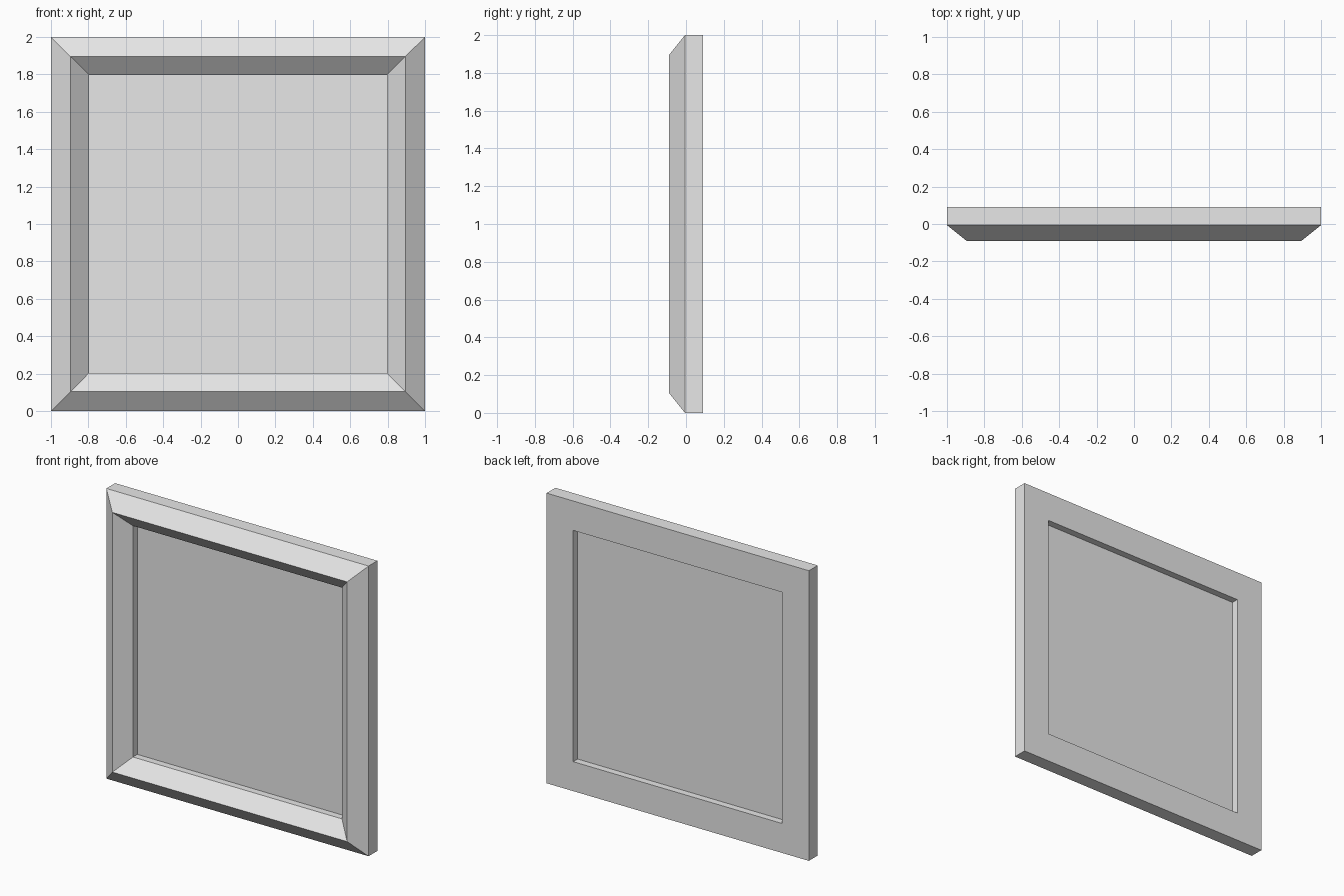
import bpy
import bmesh

cube = bpy.data.objects.get("Cube")
if cube:
    bpy.data.objects.remove(cube, do_unlink=True)

grey = bpy.data.materials.new("light grey")
grey.use_nodes = True
COLOUR = (0.8, 0.8, 0.8, 1.0)
grey.diffuse_color = COLOUR
grey.node_tree.nodes["Principled BSDF"].inputs["Base Color"].default_value = COLOUR

BACK, MIDDLE, FRONT = 0.09, -0.006, -0.09
RIDGE, OPENING = 0.105, 0.203
PANEL_Y = 0.042


def square(bm, inset, y):
    """Ring of four corners, inset from the outer edge."""
    h = 1 - inset
    return [bm.verts.new((sx * h, y, 1 + sz * h))
            for sx, sz in ((-1, -1), (1, -1), (1, 1), (-1, 1))]


def finish(name, bm):
    mesh = bpy.data.meshes.new(name)
    bm.to_mesh(mesh)
    bm.free()
    mesh.materials.append(grey)
    obj = bpy.data.objects.new(name, mesh)
    bpy.context.collection.objects.link(obj)
    return obj


# Mitred frame: a five-sided moulding profile swept round the square
bm = bmesh.new()
profile = [(0, BACK), (0, MIDDLE), (RIDGE, FRONT), (OPENING, MIDDLE), (OPENING, BACK)]
rings = [square(bm, inset, y) for inset, y in profile]
for a, b in zip(rings, rings[1:] + rings[:1]):
    for i in range(4):
        j = (i + 1) % 4
        bm.faces.new((a[i], a[j], b[j], b[i]))
bmesh.ops.recalc_face_normals(bm, faces=bm.faces)
finish("frame", bm)

# Flat panel set halfway into the opening
bm = bmesh.new()
bm.faces.new(square(bm, OPENING, PANEL_Y))
finish("panel", bm)
